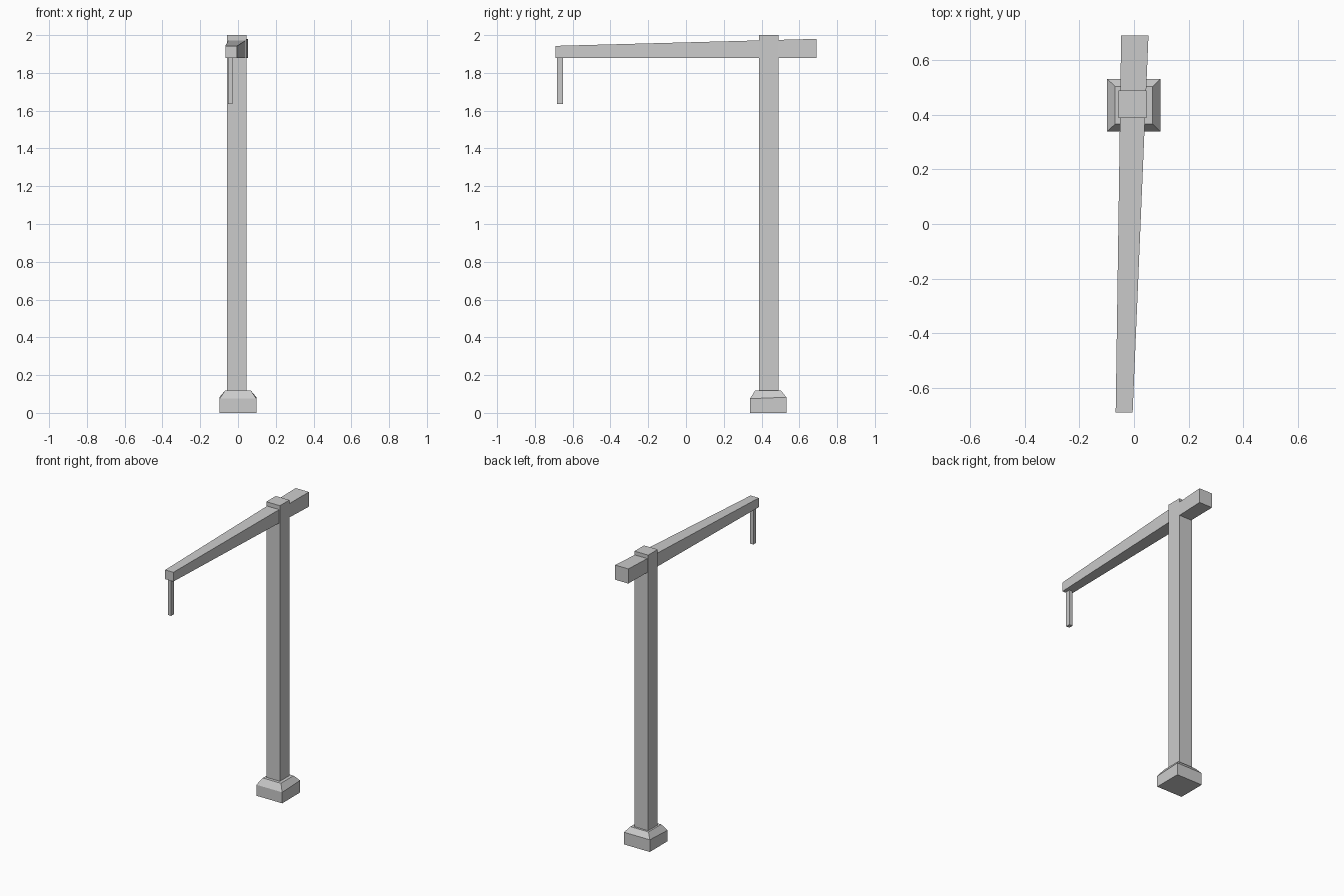
import bpy

if "Cube" in bpy.data.objects:
    bpy.data.objects.remove(bpy.data.objects["Cube"])


def loft(name, *rings):
    """Closed four-sided solid running through successive rings of corners."""
    verts = [v for r in rings for v in r]
    faces = [(3, 2, 1, 0)]
    for k in range(len(rings) - 1):
        a = 4 * k
        for i in range(4):
            j = (i + 1) % 4
            faces.append((a + i, a + j, a + 4 + j, a + 4 + i))
    n = len(verts)
    faces.append((n - 4, n - 3, n - 2, n - 1))
    mesh = bpy.data.meshes.new(name)
    mesh.from_pydata(verts, [], faces)
    obj = bpy.data.objects.new(name, mesh)
    bpy.context.collection.objects.link(obj)
    return obj


def flat(x0, x1, y0, y1, z, z_back=None):
    """Horizontal rectangle, optionally higher at the back."""
    zb = z if z_back is None else z_back
    return [(x0, y0, z), (x1, y0, z), (x1, y1, zb), (x0, y1, zb)]


def section(x0, x1, y, z0, z1):
    """Upright rectangle across the arm, ordered for a loft towards +y."""
    return [(x0, y, z0), (x0, y, z1), (x1, y, z1), (x1, y, z0)]


# Footing with sloped shoulders
loft("base",
     flat(-0.098, 0.097, 0.338, 0.531, 0.0),
     flat(-0.098, 0.097, 0.338, 0.531, 0.075, 0.083),
     flat(-0.069, 0.068, 0.366, 0.503, 0.118))

# Upright post
loft("post",
     flat(-0.057, 0.046, 0.387, 0.489, 0.10),
     flat(-0.057, 0.046, 0.387, 0.489, 2.0))

# Tapering cross arm
loft("arm",
     section(-0.067, -0.005, -0.69, 1.88, 1.943),
     section(-0.047, 0.053, 0.69, 1.88, 1.98))

# Hanging bar at the arm tip
loft("hanger",
     flat(-0.053, -0.028, -0.682, -0.651, 1.636),
     flat(-0.053, -0.028, -0.682, -0.651, 1.90))
